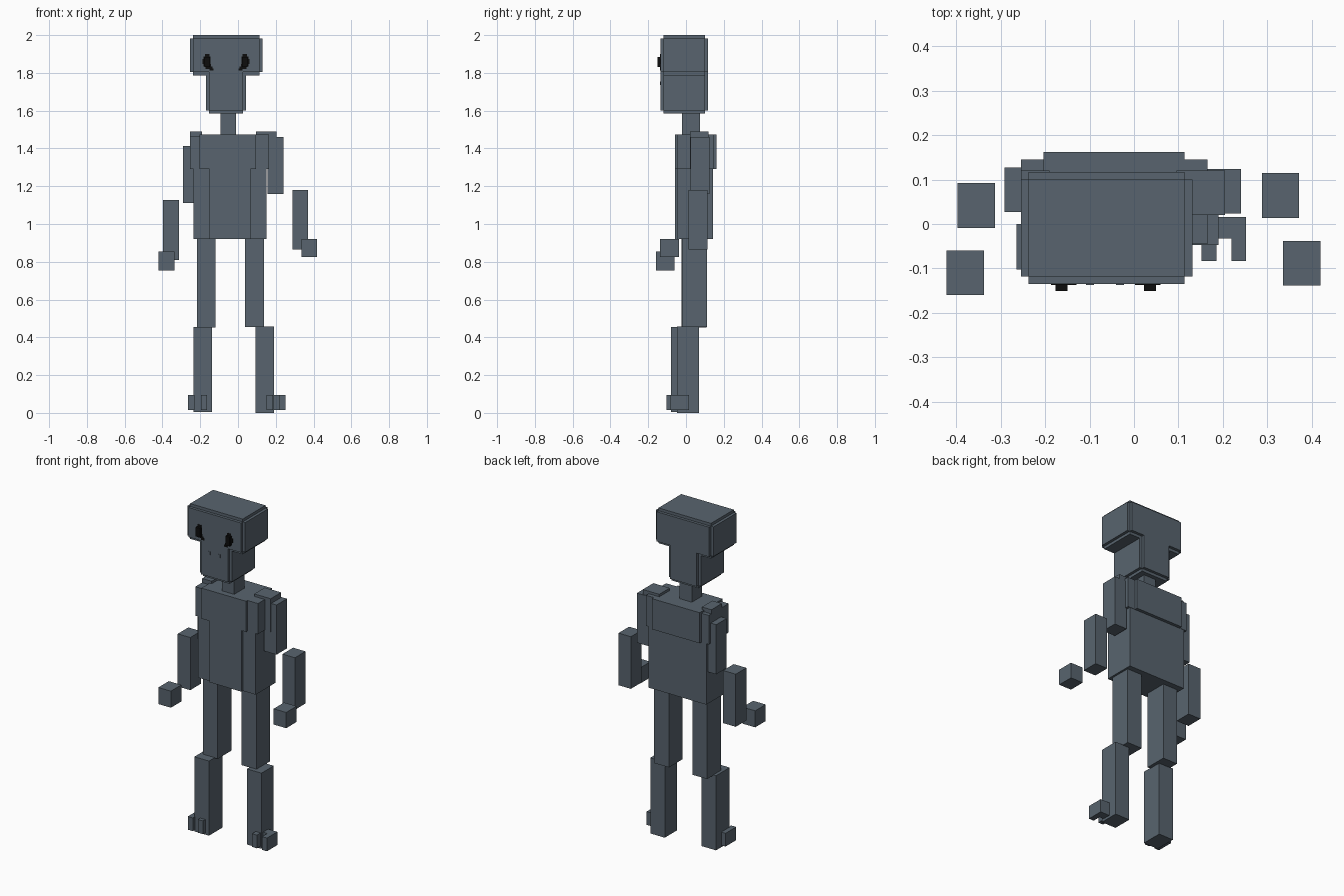
import bpy, bmesh


def material(name, rgb):
    m = bpy.data.materials.new(name)
    m.diffuse_color = (*rgb, 1)
    return m


SLATE = material("slate grey", (0.098, 0.127, 0.156))
BLACK = material("eye black", (0.004, 0.004, 0.004))


def part(name, boxes, mat=SLATE):
    """One object from boxes given as (x0, x1, y0, y1, z0, z1)."""
    bm = bmesh.new()
    for x0, x1, y0, y1, z0, z1 in boxes:
        vs = bmesh.ops.create_cube(bm, size=1)["verts"]
        for v in vs:
            v.co = (x1 if v.co.x > 0 else x0,
                    y1 if v.co.y > 0 else y0,
                    z1 if v.co.z > 0 else z0)
    me = bpy.data.meshes.new(name)
    bm.to_mesh(me)
    bm.free()
    me.materials.append(mat)
    ob = bpy.data.objects.new(name, me)
    bpy.context.collection.objects.link(ob)
    return ob


def stepped(x0, x1, y0, y1, z0, z1, s=0.017):
    """Three crossing boxes: a block with a small step along every edge."""
    return [(x0 + s, x1 - s, y0, y1, z0 + s, z1 - s),
            (x0, x1, y0 + s, y1 - s, z0 + s, z1 - s),
            (x0 + s, x1 - s, y0 + s, y1 - s, z0, z1)]


# Head: wide skull, narrow jaw, neck
part("skull", stepped(-0.254, 0.131, -0.135, 0.117, 1.787, 2.0))
part("jaw", stepped(-0.17, 0.043, -0.135, 0.117, 1.585, 1.84))
part("neck", [(-0.092, -0.01, -0.022, 0.075, 1.46, 1.6)])

# Eyes: blocky slanted ovals with a tail toward the nose
for name, cx, d in (("left_eye", -0.163, 1), ("right_eye", 0.036, -1)):
    rows = []
    for z, a, b in ((1.893, -0.012, 0.012), (1.880, -0.02, 0.018),
                    (1.867, -0.024, 0.018), (1.854, -0.024, 0.018),
                    (1.841, -0.02, 0.02), (1.828, -0.01, 0.027),
                    (1.818, 0.012, 0.034)):
        xs = sorted((cx + d * a, cx + d * b))
        rows.append((*xs, -0.137, -0.134, z - 0.0065, z + 0.0065))
    rows.append((cx - 0.014, cx + 0.014, -0.151, -0.134, 1.83, 1.885))
    part(name, rows, BLACK)

# Nostrils
part("nostrils", [(x - 0.009, x + 0.009, -0.137, -0.133, 1.736, 1.755)
                  for x in (-0.099, -0.032)])

# Torso: core, front plates and upper back plate
part("torso", [(-0.236, 0.15, -0.045, 0.143, 0.92, 1.3),
               (-0.204, 0.165, -0.045, 0.145, 1.29, 1.475)])
part("chest_plate", [(-0.204, 0.095, -0.058, 0.0, 1.29, 1.475),
                     (-0.15, 0.065, -0.058, 0.0, 0.92, 1.3)])
part("back_plate", [(-0.204, 0.114, 0.1, 0.162, 1.29, 1.475)])

# Shoulders
part("left_shoulder", [(-0.254, -0.2, -0.045, 0.145, 1.29, 1.465),
                       (-0.254, -0.19, 0.02, 0.12, 1.4, 1.49)])
part("right_shoulder", [(0.095, 0.205, 0.02, 0.12, 1.29, 1.49),
                        (0.095, 0.165, -0.045, 0.12, 1.29, 1.475)])

# Arms, with separate forearms and hands
part("left_upper_arm", [(-0.291, -0.206, 0.027, 0.127, 1.112, 1.412)])
part("right_upper_arm", [(0.157, 0.241, 0.024, 0.124, 1.16, 1.46)])
part("left_forearm", [(-0.397, -0.313, -0.009, 0.092, 0.81, 1.128)])
part("right_forearm", [(0.288, 0.371, 0.014, 0.115, 0.865, 1.18)])
part("left_hand", [(-0.421, -0.337, -0.16, -0.06, 0.755, 0.855)])
part("right_hand", [(0.335, 0.419, -0.138, -0.038, 0.825, 0.92)])

# Legs
part("left_thigh", [(-0.217, -0.119, -0.025, 0.108, 0.452, 0.93)])
part("right_thigh", [(0.037, 0.138, -0.02, 0.11, 0.455, 0.93)])
part("left_shin", [(-0.236, -0.138, -0.08, 0.05, 0.004, 0.455)])
part("right_shin", [(0.093, 0.19, -0.047, 0.07, 0.0, 0.457)])


# Feet: two toes joined by a web
def foot(name, x0, x1, y0, y1):
    t = 0.033
    part(name, [(x0, x0 + t, y0, y1, 0.015, 0.095),
                (x1 - t, x1, y0, y1, 0.015, 0.095),
                (x0, x1, y0 + 0.05, y1, 0.015, 0.095)])


foot("left_foot", -0.264, -0.163, -0.102, 0.0)
foot("right_foot", 0.152, 0.252, -0.083, 0.016)
